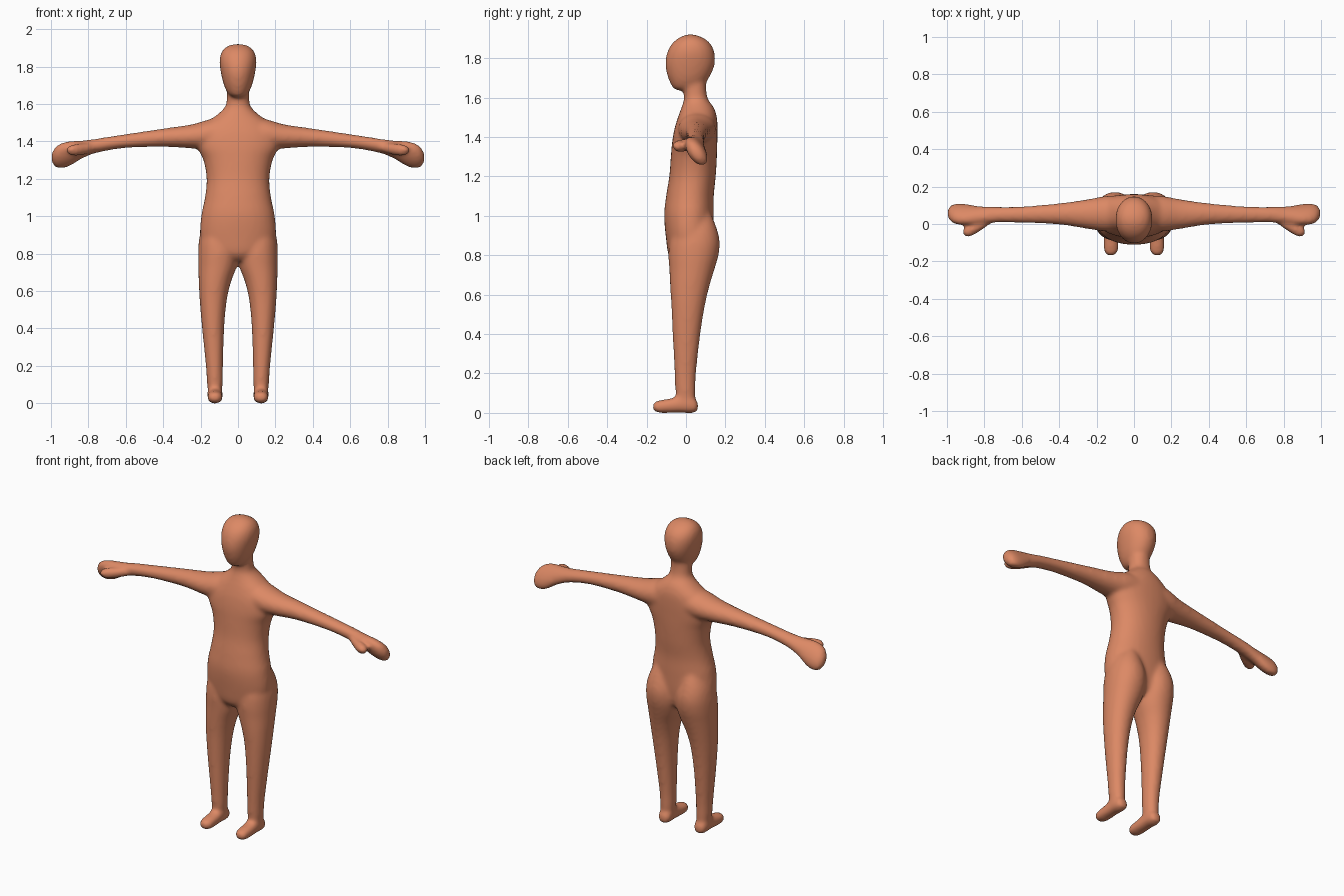
import bpy, bmesh, math
from mathutils import Vector

GROW = 0.003      # offsets the slight shrinkage of the final smoothing
SIDES, STEPS = 32, 6

skin = bpy.data.materials.new("terracotta skin")
skin.diffuse_color = (0.72, 0.25, 0.13, 1)

bm = bmesh.new()


def spline(rows):
    """Smoothly interpolate section rows."""
    out = []
    for i in range(len(rows) - 1):
        p0, p1 = rows[max(i - 1, 0)], rows[i]
        p2, p3 = rows[i + 1], rows[min(i + 2, len(rows) - 1)]
        for s in range(STEPS):
            t = s / STEPS
            out.append([0.5 * (2 * b + (c - a) * t + (2 * a - 5 * b + 4 * c - d) * t * t
                               + (3 * b - a - 3 * c + d) * t ** 3)
                        for a, b, c, d in zip(p0, p1, p2, p3)])
    out.append(list(rows[-1]))
    return out


def loft(rows, place, power=2.0):
    """Skin rounded sections: (position, centre a, centre b, radius a, radius b, tilt)."""
    rings = []
    for t, ca, cb, ra, rb, tilt in spline(rows):
        ring = []
        for k in range(SIDES):
            w = 2 * math.pi * k / SIDES
            c, s = math.cos(w), math.sin(w)
            u = math.copysign(abs(c) ** (2 / power), c) * (max(ra, 0.004) + GROW)
            v = math.copysign(abs(s) ** (2 / power), s) * (max(rb, 0.004) + GROW)
            q = math.radians(tilt)
            ring.append(bm.verts.new(place(t, ca + u * math.cos(q) - v * math.sin(q),
                                           cb + u * math.sin(q) + v * math.cos(q))))
        rings.append(ring)
    for r0, r1 in zip(rings, rings[1:]):
        for k in range(SIDES):
            j = (k + 1) % SIDES
            bm.faces.new((r0[k], r0[j], r1[j], r1[k]))
    bm.faces.new(rings[0])
    bm.faces.new(rings[-1])


def upright(rows):
    """Rows (z, x low, x high, y front, y back) to centred sections."""
    return [(z, (x0 + x1) / 2, (y0 + y1) / 2, (x1 - x0) / 2, (y1 - y0) / 2, 0)
            for z, x0, x1, y0, y1 in rows]


# torso and neck: z, half width, front, back
torso = [(0.76, .04, -.05, .07), (0.80, .15, -.085, .12), (0.88, .198, -.098, .135),
         (1.00, .194, -.108, .138), (1.10, .174, -.098, .138), (1.20, .165, -.082, .148),
         (1.30, .182, -.074, .154), (1.37, .215, -.068, .156), (1.44, .215, -.056, .157),
         (1.50, .165, -.038, .154), (1.55, .10, -.020, .138), (1.59, .064, -.008, .11),
         (1.64, .057, -.010, .10), (1.72, .055, -.01, .10)]
loft(upright([(z, -w, w, f, b) for z, w, f, b in torso]), lambda t, a, b: (a, b, t), 2.15)

# head: z, half width, front, back
head = [(1.637, .018, -.045, .01), (1.65, .044, -.064, .055), (1.68, .064, -.08, .098),
        (1.72, .078, -.094, .125), (1.77, .089, -.102, .143), (1.82, .096, -.095, .143),
        (1.86, .092, -.078, .13), (1.89, .077, -.052, .105), (1.91, .052, -.02, .07),
        (1.921, .015, .01, .035)]
loft(upright([(z, -w, w, f, b) for z, w, f, b in head]), lambda t, a, b: (a, b, t), 2.1)

# leg including the buttock: z, inner x, outer x, front, back
leg = [(0.02, .095, .152, -.035, .04), (0.10, .085, .162, -.050, .045),
       (0.20, .083, .169, -.055, .048), (0.40, .077, .189, -.065, .070),
       (0.55, .063, .202, -.072, .094), (0.65, .040, .207, -.078, .118),
       (0.73, .010, .209, -.082, .142), (0.80, -.004, .210, -.086, .162),
       (0.87, .000, .206, -.080, .168), (0.94, .020, .190, -.06, .152),
       (1.02, .05, .15, -.03, .12)]
# foot: y, bottom z, top z, half width
foot = [(-.168, .02, .042, .012), (-.158, .009, .054, .028), (-.13, .003, .062, .037),
        (-.08, .003, .070, .038), (-.03, .004, .085, .037), (.02, .002, .085, .038),
        (.05, .006, .065, .03), (.062, .02, .045, .012)]
# arm and hand: x, centre y, centre z, radius y, radius z, tilt
arm = [(0.06, .06, 1.45, .09, .08, 0), (0.15, .055, 1.438, .092, .078, 0),
       (0.25, .053, 1.427, .076, .061, 0), (0.40, .054, 1.42, .054, .046, 0),
       (0.60, .050, 1.402, .041, .034, 0), (0.74, .050, 1.380, .040, .034, -20),
       (0.83, .050, 1.358, .052, .035, -48), (0.90, .052, 1.335, .073, .039, -55),
       (0.95, .054, 1.322, .073, .039, -55), (0.98, .056, 1.316, .054, .030, -55),
       (0.998, .057, 1.312, .018, .012, -55)]
# thumb, swept along x
thumb = [(0.75, .030, 1.368, .012, .012, 0), (0.79, .012, 1.364, .026, .022, -15),
         (0.83, -.010, 1.358, .030, .027, -15), (0.87, -.031, 1.354, .032, .029, -15),
         (0.90, -.040, 1.353, .024, .022, -15), (0.916, -.043, 1.352, .008, .008, -15)]

for side in (-1, 1):
    loft(upright(leg), lambda t, a, b: (side * a, b, t), 2.1)
    loft([(y, .123, (z0 + z1) / 2, w, (z1 - z0) / 2, 0) for y, z0, z1, w in foot],
         lambda t, a, b: (side * a, t, b), 2.3)
    loft(arm, lambda t, a, b: (side * t, a, b))
    loft(thumb, lambda t, a, b: (side * t, a, b))

bmesh.ops.recalc_face_normals(bm, faces=bm.faces)
mesh = bpy.data.meshes.new("human_body")
bm.to_mesh(mesh)
bm.free()
body = bpy.data.objects.new("human_body", mesh)
bpy.context.collection.objects.link(body)
mesh.materials.append(skin)
bpy.context.view_layer.objects.active = body
body.select_set(True)

# fuse all parts into one skin and soften the joins
fuse = body.modifiers.new("fuse", 'REMESH')
fuse.mode = 'VOXEL'
fuse.voxel_size = 0.011
fuse.use_smooth_shade = True
soften = body.modifiers.new("soften", 'SMOOTH')
soften.factor = 0.5
soften.iterations = 10
for name in ("fuse", "soften"):
    bpy.ops.object.modifier_apply(modifier=name)

# stand on the ground
mesh = body.data
low = min(v.co.z for v in mesh.vertices)
for v in mesh.vertices:
    v.co -= Vector((0, 0, low))
if not mesh.materials:
    mesh.materials.append(skin)
bpy.ops.object.shade_smooth()
